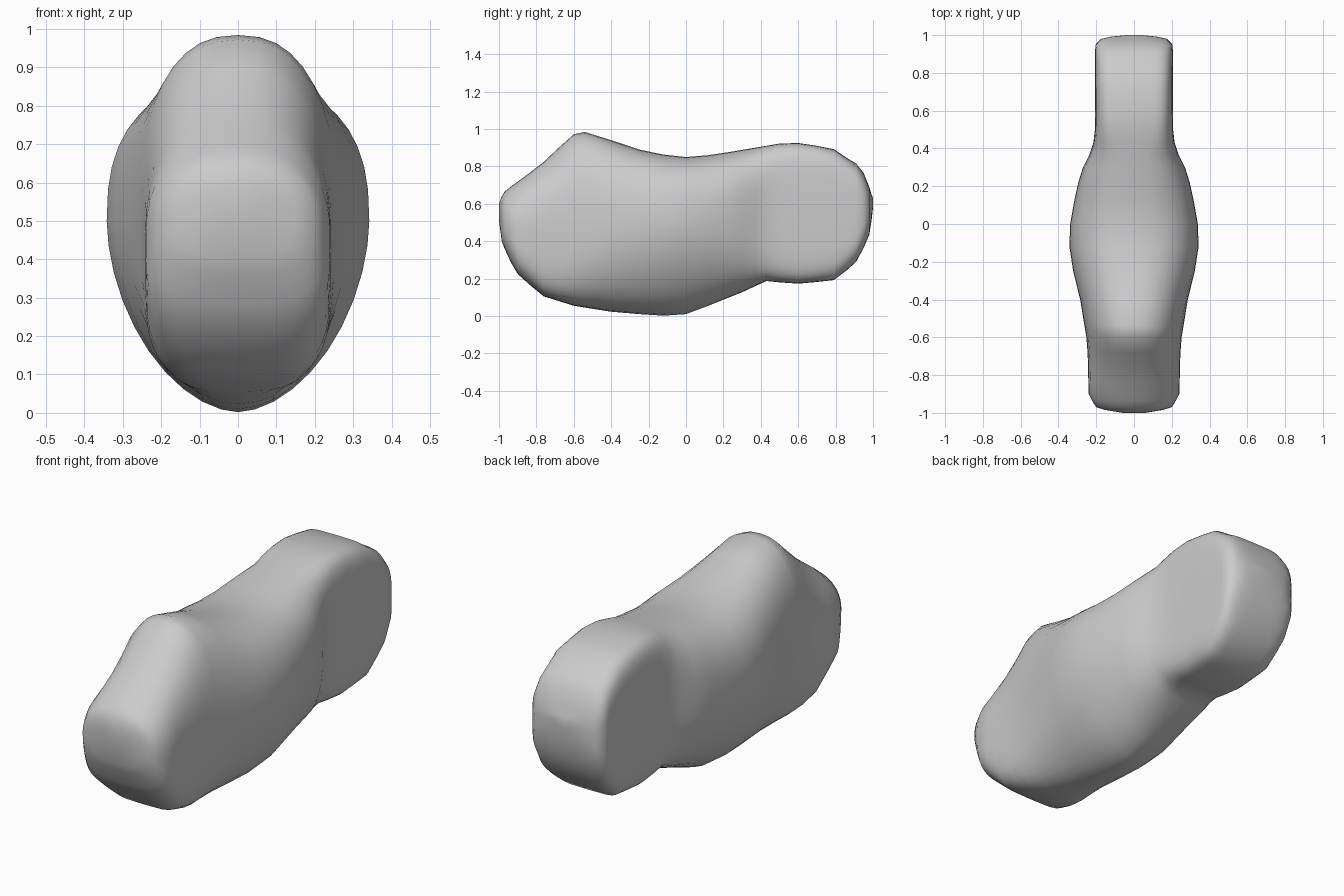
import bpy, bmesh, math


def section(y, zb, zm, zt, hw, eb, et, n=40):
    """Superellipse section, with its own squareness below and above zm."""
    pts = []
    for i in range(n):
        t = 2 * math.pi * i / n
        c, s = math.cos(t), math.sin(t)
        e, h = (et, zt - zm) if s >= 0 else (eb, zm - zb)
        x = hw * math.copysign(abs(c) ** (2 / e), c)
        z = zm + h * math.copysign(abs(s) ** (2 / e), s)
        pts.append((x, y, z))
    return pts


def loft(name, stations):
    """Skin the sections into one capped solid."""
    bm = bmesh.new()
    rows = [[bm.verts.new(p) for p in section(*s)] for s in stations]
    n = len(rows[0])
    for a, b in zip(rows, rows[1:]):
        for i in range(n):
            j = (i + 1) % n
            bm.faces.new((a[i], a[j], b[j], b[i]))
    bm.faces.new(rows[0])
    bm.faces.new(rows[-1])
    bmesh.ops.recalc_face_normals(bm, faces=bm.faces)
    me = bpy.data.meshes.new(name)
    bm.to_mesh(me)
    bm.free()
    ob = bpy.data.objects.new(name, me)
    bpy.context.collection.objects.link(ob)
    return ob


# y, bottom, widest height, top, half width, squareness below and above
front_lobe = [(-1, .51, .55, .60, .06, 2.2, 2.2), (-.985, .40, .52, .64, .15, 2.6, 2.2),
              (-.97, .36, .5, .665, .20, 3, 2.2), (-.935, .285, .48, .693, .222, 3.4, 2.2),
              (-.90, .225, .46, .718, .24, 3.8, 2.3), (-.83, .162, .46, .77, .242, 4, 2.3),
              (-.76, .105, .46, .825, .243, 4.2, 2.3), (-.68, .08, .47, .90, .246, 4, 2.3),
              (-.60, .055, .48, .972, .252, 3.2, 2.4), (-.54, .045, .48, .984, .262, 2.7, 2.4)]
middle = [(-.40, .023, .49, .94, .285, 2.1, 2.4), (-.25, .01, .5, .89, .322, 1.9, 2.4),
          (-.12, .002, .5, .863, .342, 1.8, 2.5), (0, .01, .51, .85, .338, 1.8, 2.5),
          (.12, .055, .52, .86, .317, 1.9, 2.5), (.22, .095, .54, .875, .295, 2.1, 2.6),
          (.30, .127, .54, .888, .27, 2.4, 2.8), (.37, .16, .55, .90, .235, 3, 3.2)]
# The round back lobe has nearly flat sides
back_lobe = [(y, zb, (zb + zt) / 2, zt, hw, e, e) for y, zb, zt, hw, e in (
    (.43, .187, .91, .215, 4.2), (.50, .18, .922, .207, 5),
    (.60, .173, .925, .206, 5.5), (.70, .182, .91, .206, 5.5),
    (.79, .192, .892, .206, 5.5), (.86, .245, .845, .206, 5.2),
    (.91, .29, .815, .206, 4.8), (.95, .365, .765, .204, 4),
    (.98, .435, .69, .175, 3.2), (.992, .51, .65, .12, 2.6),
    (1, .58, .63, .04, 2))]

body = loft("body", front_lobe + middle + back_lobe)
bpy.context.view_layer.objects.active = body
body.select_set(True)
bpy.ops.object.shade_smooth_by_angle(angle=math.radians(60))
